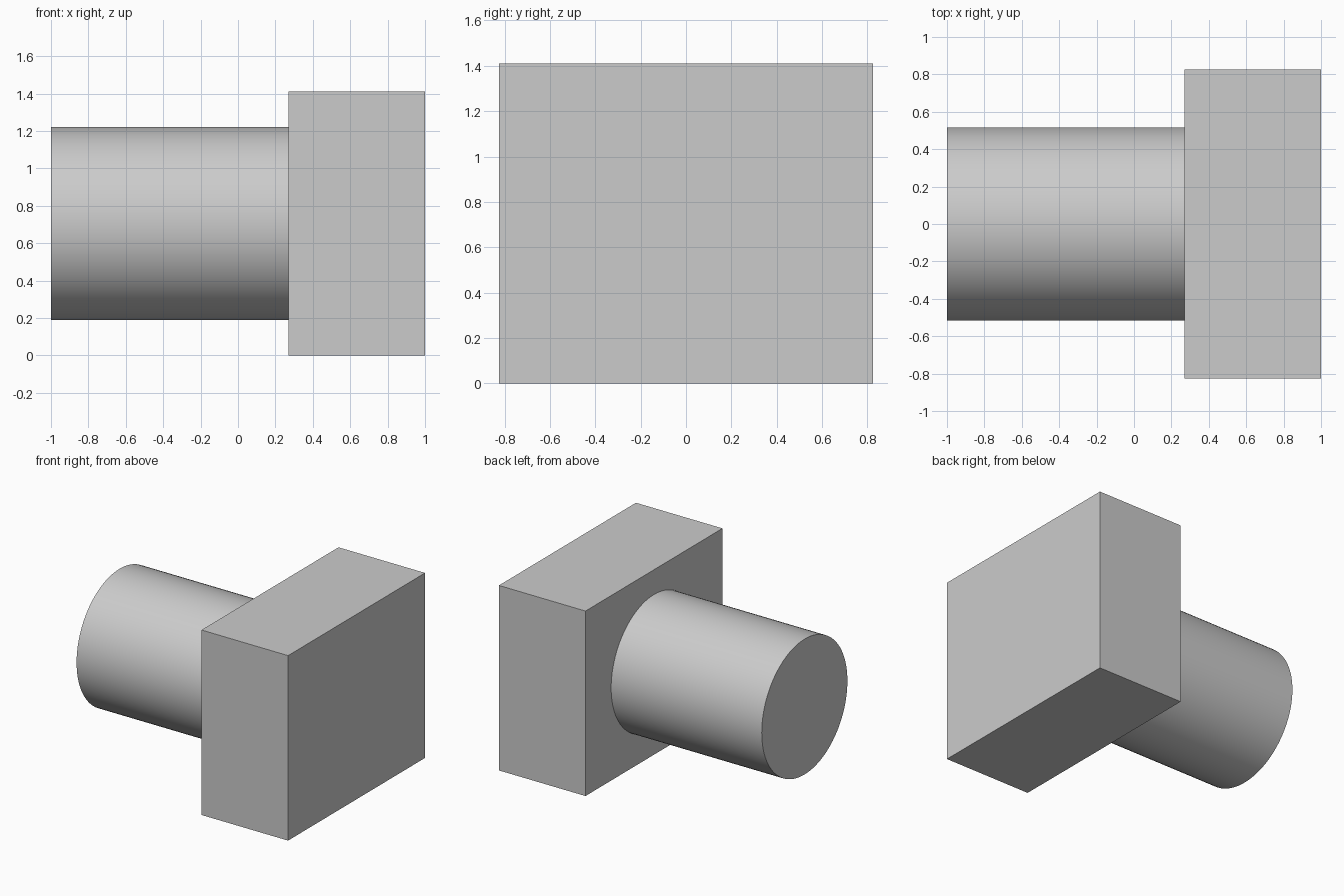
import bpy
import math

cube = bpy.data.objects.get("Cube")
if cube:
    bpy.data.objects.remove(cube, do_unlink=True)

HEIGHT = 1.41
DEPTH = 1.65
JOINT_X = 0.27
RADIUS = 0.516

grey = bpy.data.materials.new("light_grey")
grey.use_nodes = True
colour = (0.6, 0.6, 0.6, 1)
grey.diffuse_color = colour
grey.node_tree.nodes["Principled BSDF"].inputs["Base Color"].default_value = colour


def finish(name):
    """Name the active object, apply its transform and colour it."""
    obj = bpy.context.object
    obj.name = obj.data.name = name
    bpy.ops.object.transform_apply(location=False, rotation=True, scale=True)
    obj.data.materials.append(grey)
    return obj


# Rectangular block on the left
width = 1 - JOINT_X
bpy.ops.mesh.primitive_cube_add(size=1, location=(1 - width / 2, 0, HEIGHT / 2))
bpy.context.object.scale = (width, DEPTH, HEIGHT)
finish("block")

# Round shaft running from the block to the right end
length = JOINT_X + 1
bpy.ops.mesh.primitive_cylinder_add(
    vertices=96, radius=RADIUS, depth=length,
    location=(JOINT_X - length / 2, 0, HEIGHT / 2),
    rotation=(0, math.pi / 2, 0))
finish("shaft")
bpy.ops.object.shade_smooth_by_angle(angle=math.radians(30))
